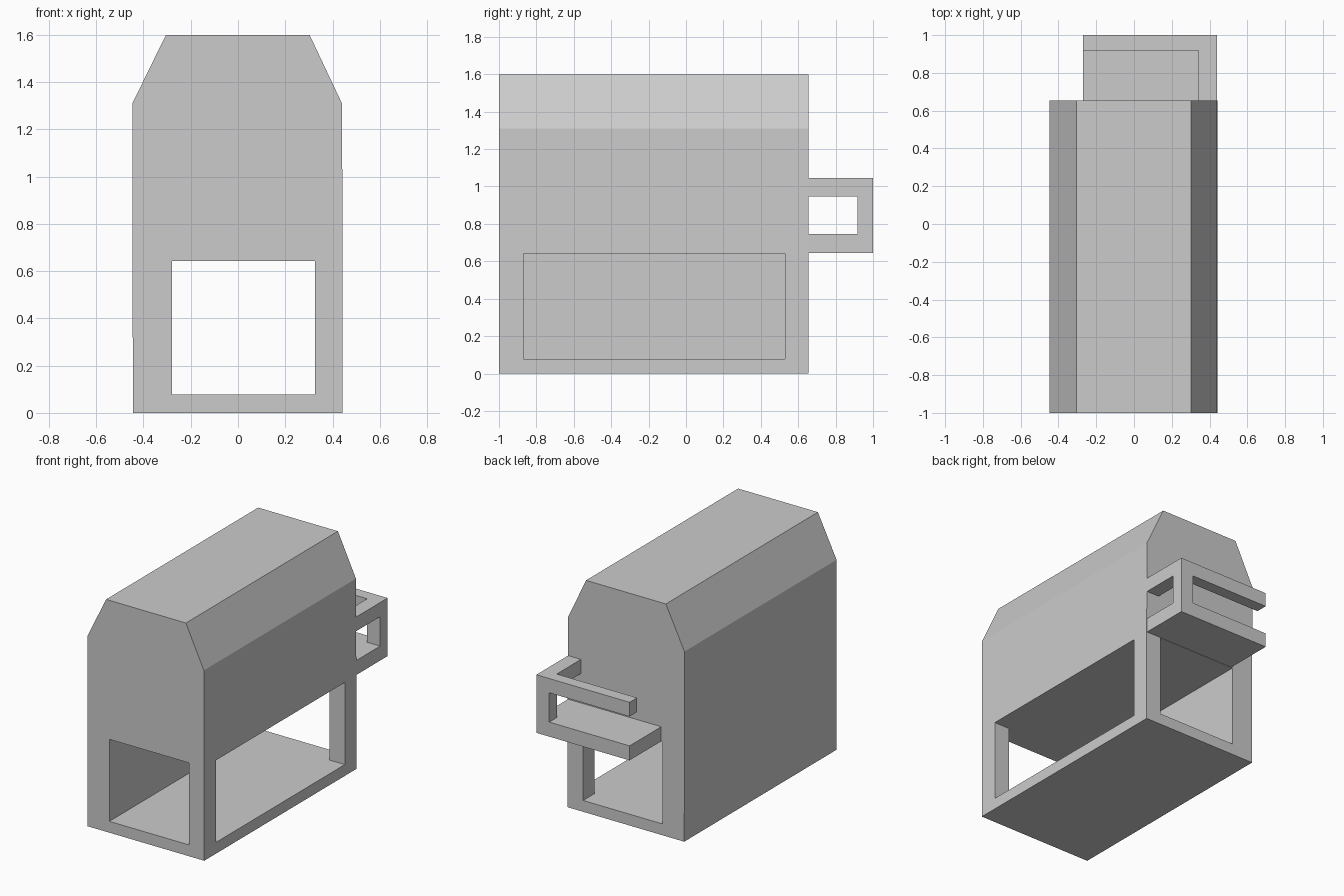
import bpy
import bmesh

if "Cube" in bpy.data.objects:
    bpy.data.objects.remove(bpy.data.objects["Cube"])


def mesh_object(name, bm):
    bmesh.ops.recalc_face_normals(bm, faces=bm.faces)
    mesh = bpy.data.meshes.new(name)
    bm.to_mesh(mesh)
    bm.free()
    obj = bpy.data.objects.new(name, mesh)
    bpy.context.collection.objects.link(obj)
    return obj


def prism(name, profile, y0, y1):
    """Extrude an (x, z) outline along y."""
    bm = bmesh.new()
    face = bm.faces.new([bm.verts.new((x, y0, z)) for x, z in profile])
    ext = bmesh.ops.extrude_face_region(bm, geom=[face])["geom"]
    verts = [v for v in ext if isinstance(v, bmesh.types.BMVert)]
    bmesh.ops.translate(bm, verts=verts, vec=(0, y1 - y0, 0))
    return mesh_object(name, bm)


def box(name, x, y, z):
    return prism(name, [(x[0], z[0]), (x[1], z[0]), (x[1], z[1]), (x[0], z[1])], *y)


def cut(target, *ranges):
    """Subtract boxes from the target and bake the result."""
    for r in ranges:
        cutter = box("cutter", *r)
        cutter.hide_render = True
        mod = target.modifiers.new("cut", "BOOLEAN")
        mod.operation = "DIFFERENCE"
        mod.solver = "EXACT"
        mod.object = cutter
        bpy.context.view_layer.objects.active = target
        bpy.ops.object.modifier_apply(modifier=mod.name)
        bpy.data.objects.remove(cutter)


# Main housing with chamfered roof
housing = prism("housing", [(-0.445, 0), (0.443, 0), (0.443, 0.643), (0.44, 1.31),
                            (0.303, 1.6), (-0.305, 1.6), (-0.447, 1.31)], -1.0, 0.655)
# Lengthwise tunnel and right side window
cut(housing,
    ((-0.28, 0.325), (-1.2, 0.9), (0.078, 0.643)),
    ((0.1, 0.7), (-0.87, 0.53), (0.078, 0.643)))

# Rear bracket: solid shelf, corner post and L-shaped rail
bracket = box("rear_bracket", (-0.27, 0.44), (0.655, 1.0), (0.645, 1.045))
cut(bracket,
    ((-0.5, 0.342), (0.5, 0.918), (0.745, 1.2)),
    ((-0.5, 0.342), (0.8, 1.2), (0.745, 0.947)),
    ((0.2, 0.6), (0.5, 0.918), (0.745, 0.947)))
